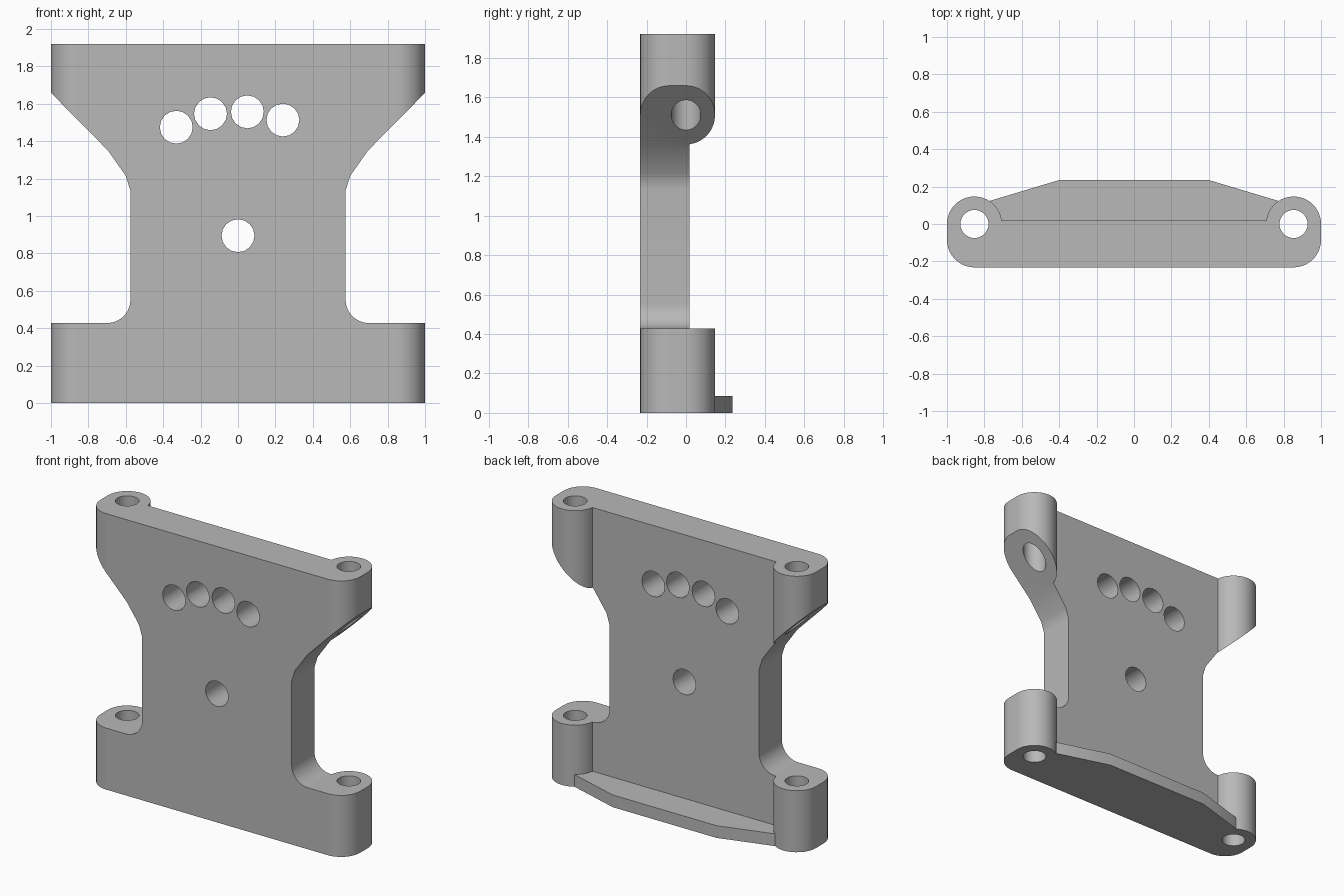
import bpy, bmesh
from math import cos, sin, pi, radians

cube = bpy.data.objects.get("Cube")
if cube:
    bpy.data.objects.remove(cube)

grey = bpy.data.materials.new("plain grey")
grey.use_nodes = True
colour = (0.48, 0.48, 0.48, 1)
grey.diffuse_color = colour
grey.node_tree.nodes["Principled BSDF"].inputs["Base Color"].default_value = colour

HEIGHT = 1.92
EAR_X = 0.853


def arc(cx, cy, r, start, end, steps=10):
    angles = [radians(start + (end - start) * i / steps) for i in range(steps + 1)]
    return [(cx + r * cos(a), cy + r * sin(a)) for a in angles]


def mirrored(half):
    """Close a right-hand outline with its reflection in x."""
    return half + [(-x, y) for x, y in reversed(half)]


def prism(name, outline, axis, low, high):
    """Extrude an outline along z, or a front outline along y."""
    bm = bmesh.new()
    place = (lambda p: (p[0], p[1], low)) if axis == "z" else (lambda p: (p[0], low, p[1]))
    face = bm.faces.new([bm.verts.new(place(p)) for p in outline])
    moved = bmesh.ops.extrude_face_region(bm, geom=[face])["geom"]
    shift = (0, 0, high - low) if axis == "z" else (0, high - low, 0)
    bmesh.ops.translate(bm, vec=shift, verts=[v for v in moved if isinstance(v, bmesh.types.BMVert)])
    bmesh.ops.recalc_face_normals(bm, faces=bm.faces)
    mesh = bpy.data.meshes.new(name)
    bm.to_mesh(mesh)
    bm.free()
    mesh.materials.append(grey)
    obj = bpy.data.objects.new(name, mesh)
    bpy.context.collection.objects.link(obj)
    return obj


def combine(target, tool, operation):
    tool.hide_render = True
    mod = target.modifiers.new(operation, "BOOLEAN")
    mod.operation, mod.solver, mod.object = operation, "EXACT", tool
    bpy.context.view_layer.objects.active = target
    bpy.ops.object.modifier_apply(modifier=mod.name)
    bpy.data.objects.remove(tool)


# Plate with rounded pillars, seen from above
plan = mirrored(arc(EAR_X, -0.085, 0.147, -90, 0) + arc(EAR_X, 0, 0.147, 0, 172, 24) + [(0.706, 0.018)])
bracket = prism("bracket_plate", plan, "z", 0, HEIGHT)

# Waisted front outline
waist = [(1.1, -0.1), (1.1, 0.428)] + arc(0.7, 0.553, 0.125, -90, -180)
waist += [(0.575, 1.135), (0.6, 1.215), (0.695, 1.35), (1.1, 1.76), (1.1, 2)]
combine(bracket, prism("waist_cutter", mirrored(waist), "y", -0.5, 0.5), "INTERSECT")

# Rear lip along the base
lip = mirrored([(0.74, -0.03), (0.77, 0.124), (0.4, 0.235)])
combine(bracket, prism("rear_lip", lip, "z", 0, 0.085), "UNION")

# Holes through the plate
for x, z in [(-0.33, 1.475), (-0.147, 1.547), (0.05, 1.557), (0.24, 1.513), (0, 0.895)]:
    hole = arc(x, z, 0.088, 0, 360, 16)[:-1]
    combine(bracket, prism("plate_hole", hole, "y", -0.5, 0.5), "DIFFERENCE")

# Holes down the pillars
for side in (-1, 1):
    hole = arc(side * EAR_X, 0, 0.075, 0, 360, 32)[:-1]
    combine(bracket, prism("pillar_hole", hole, "z", -0.1, 2.1), "DIFFERENCE")

# Smooth rounds with crisp edges
bpy.ops.object.select_all(action="DESELECT")
bracket.select_set(True)
bpy.context.view_layer.objects.active = bracket
bpy.ops.object.shade_smooth_by_angle(angle=radians(30))
weighted = bracket.modifiers.new("flat_face_normals", "WEIGHTED_NORMAL")
weighted.keep_sharp = True
